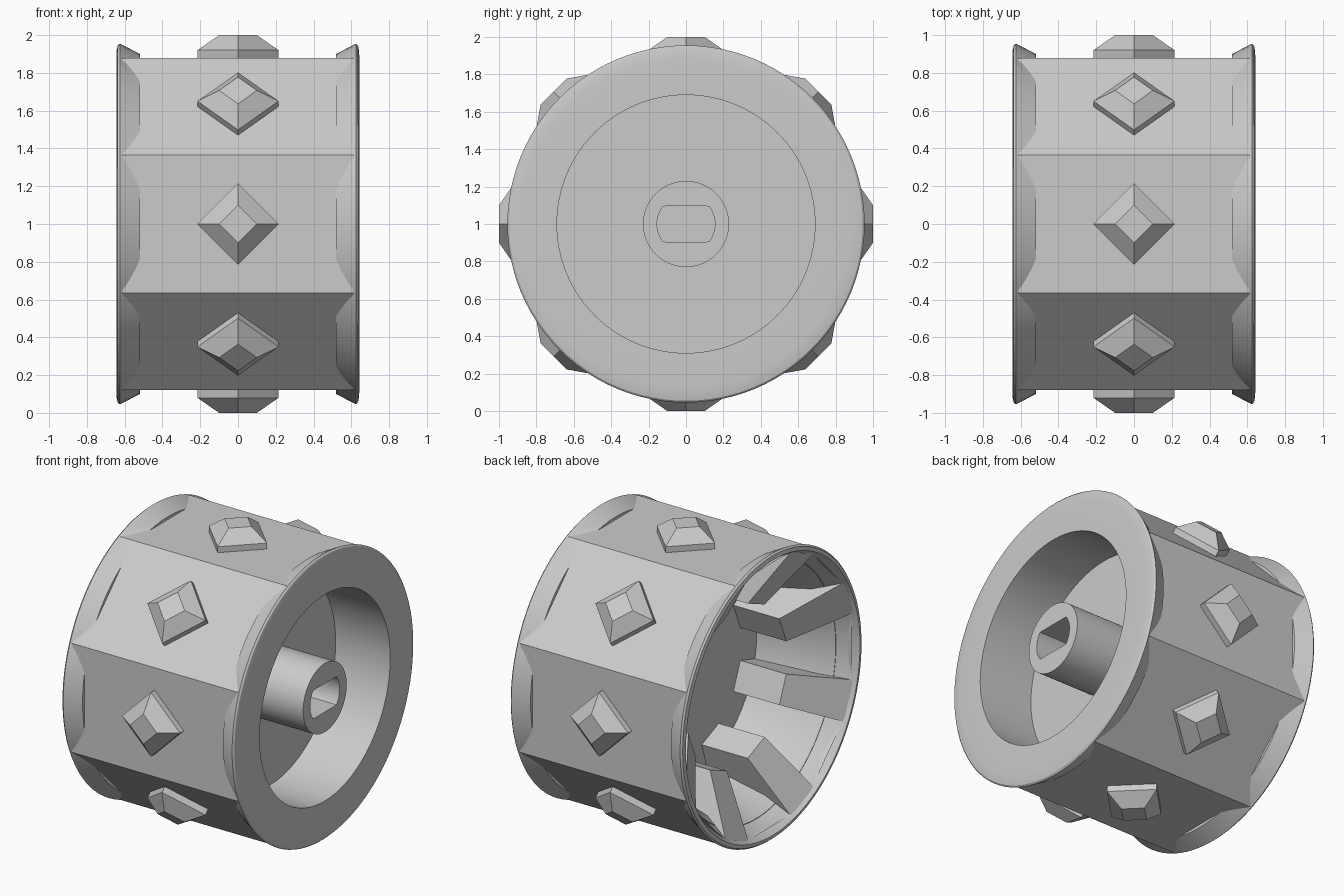
import bpy, bmesh
from math import pi, sin, cos, radians
from mathutils import Matrix, Vector

cube = bpy.data.objects.get("Cube")
if cube:
    bpy.data.objects.remove(cube, do_unlink=True)

grey = bpy.data.materials.new("light grey")
grey.use_nodes = True
grey.diffuse_color = (0.6, 0.6, 0.6, 1)
grey.node_tree.nodes["Principled BSDF"].inputs["Base Color"].default_value = (0.6, 0.6, 0.6, 1)


def finish(name, bm):
    """Turn a bmesh into an object centred on the axle height."""
    bmesh.ops.remove_doubles(bm, verts=bm.verts, dist=0.0001)
    bmesh.ops.recalc_face_normals(bm, faces=bm.faces)
    mesh = bpy.data.meshes.new(name)
    bm.to_mesh(mesh)
    bm.free()
    mesh.materials.append(grey)
    obj = bpy.data.objects.new(name, mesh)
    obj.location.z = 1
    bpy.context.collection.objects.link(obj)
    return obj


def loft(bm, rings):
    """Skin a stack of equal rings and cap both ends."""
    loops = [[bm.verts.new(p) for p in ring] for ring in rings]
    n = len(loops[0])
    for a, b in zip(loops, loops[1:]):
        for i in range(n):
            j = (i + 1) % n
            bm.faces.new((a[i], a[j], b[j], b[i]))
    bm.faces.new(loops[0])
    bm.faces.new(loops[-1])


def around(name, rings, offset):
    """Repeat a lofted part eight times about the axle."""
    bm = bmesh.new()
    for k in range(8):
        turn = Matrix.Rotation(k * pi / 4 + offset, 3, 'X')
        loft(bm, [[turn @ Vector(p) for p in ring] for ring in rings])
    return finish(name, bm)


# Turned core: hub, dished right side, flared lips and hollow other side
profile = [(0.643, 0), (0.643, 0.23), (0.24, 0.23), (0.24, 0.69), (0.643, 0.69),
           (0.643, 0.88), (0.64, 0.92), (0.635, 0.945), (0.625, 0.955),
           (0.52, 0.9), (0.52, 0.84), (-0.52, 0.84), (-0.52, 0.9),
           (-0.625, 0.955), (-0.637, 0.945), (-0.643, 0.92),
           (-0.45, 0.8), (-0.04, 0.69), (-0.04, 0)]
bm = bmesh.new()
verts = [bm.verts.new((x, 0, r)) for x, r in profile]
edges = [bm.edges.new(pair) for pair in zip(verts, verts[1:])]
bmesh.ops.spin(bm, geom=verts + edges, cent=(0, 0, 0), axis=(1, 0, 0),
               angle=2 * pi, steps=96)
core = finish("wheel_core", bm)

# Axle socket: a circle flattened above and below
section = [(0.155 * cos(t * pi / 24), max(-0.095, min(0.095, 0.155 * sin(t * pi / 24))))
           for t in range(48)]
bm = bmesh.new()
loft(bm, [[(x, y, z) for y, z in section] for x in (0.15, 0.75)])
cutter = finish("socket_cutter", bm)
cutter.hide_render = True
cut = core.modifiers.new("socket", 'BOOLEAN')
cut.operation = 'DIFFERENCE'
cut.solver = 'EXACT'
cut.object = cutter
bpy.ops.object.select_all(action='DESELECT')
bpy.context.view_layer.objects.active = core
core.select_set(True)
bpy.ops.object.modifier_apply(modifier="socket")
bpy.data.objects.remove(cutter, do_unlink=True)
bpy.ops.object.shade_smooth_by_angle(angle=radians(25))

# Eight-sided tread drum
bm = bmesh.new()
bmesh.ops.create_cone(bm, cap_ends=False, segments=8, radius1=0.9525, radius2=0.9525,
                      depth=1.225,
                      matrix=Matrix.Rotation(pi / 2, 4, 'Y') @ Matrix.Rotation(pi / 8, 4, 'Z'))
finish("tread_drum", bm)


# Diamond studs, one on each flat
def diamond(half, height):
    return [(half, 0, height), (0, half, height), (-half, 0, height), (0, -half, height)]


around("tread_studs", [diamond(0.215, 0.86), diamond(0.215, 0.92), diamond(0.1, 1.0)], 0)

# Sloping ribs inside the hollow side
rib = [(-0.62, 0.9), (-0.38, 0.52), (-0.04, 0.52), (-0.04, 0.84), (-0.5, 0.84)]
around("inner_ribs", [[(x, side * (0.05 + 0.09 * r), r) for x, r in rib]
                      for side in (-1, 1)], pi / 8)
